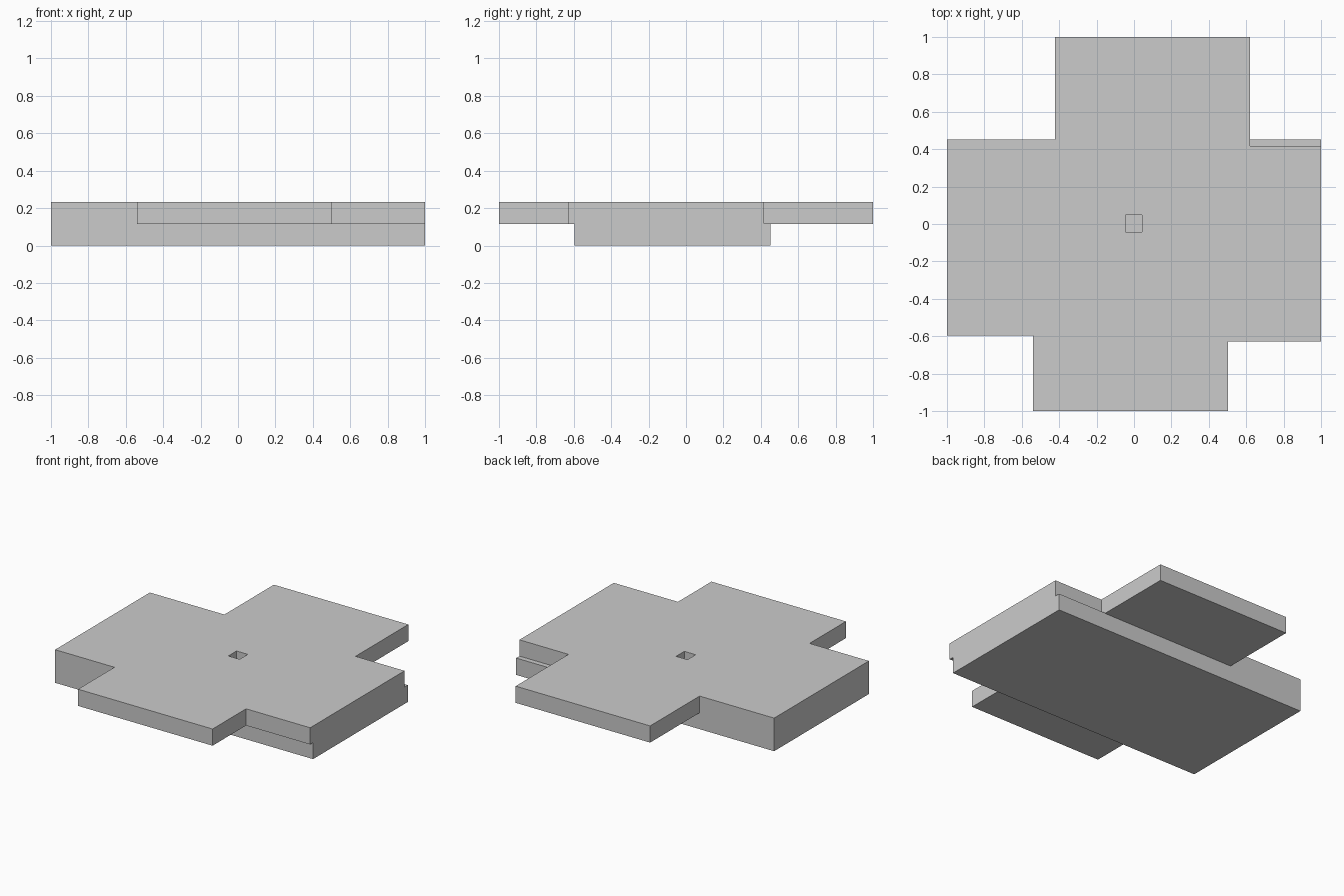
import bpy, bmesh

if "Cube" in bpy.data.objects:
    bpy.data.objects.remove(bpy.data.objects["Cube"])

SLAB_TOP, TOP = 0.118, 0.232


def extrude_profile(name, points, z0, z1):
    """Prism from a flat outline."""
    bm = bmesh.new()
    face = bm.faces.new([bm.verts.new((x, y, z0)) for x, y in points])
    res = bmesh.ops.extrude_face_region(bm, geom=[face])
    top = [v for v in res["geom"] if isinstance(v, bmesh.types.BMVert)]
    bmesh.ops.translate(bm, verts=top, vec=(0, 0, z1 - z0))
    bmesh.ops.recalc_face_normals(bm, faces=bm.faces)
    mesh = bpy.data.meshes.new(name)
    bm.to_mesh(mesh)
    bm.free()
    obj = bpy.data.objects.new(name, mesh)
    bpy.context.collection.objects.link(obj)
    return obj


def rect(x0, x1, y0, y1):
    return [(x0, y0), (x1, y0), (x1, y1), (x0, y1)]


def combine(target, other, operation):
    """Apply a boolean and remove the helper."""
    mod = target.modifiers.new(operation, 'BOOLEAN')
    mod.operation = operation
    mod.solver = 'EXACT'
    mod.object = other
    bpy.context.view_layer.objects.active = target
    bpy.ops.object.modifier_apply(modifier=mod.name)
    bpy.data.objects.remove(other)


# Upper cross layer, arms slightly offset from one another
panel = extrude_profile("cross_panel", [
    (-1, -0.597), (-0.54, -0.597), (-0.54, -1), (0.503, -1),
    (0.503, -0.629), (1, -0.629), (1, 0.416), (0.62, 0.416),
    (0.62, 1), (-0.422, 1), (-0.422, 0.452), (-1, 0.452)], 0.115, TOP)

# Square gap in the middle where the arms meet
gap = extrude_profile("gap_cutter", rect(-0.045, 0.043, -0.043, 0.048), 0.05, 0.3)
gap.hide_render = True
combine(panel, gap, 'DIFFERENCE')

# Lower slab running left to right, closing the gap from below
slab = extrude_profile("base_slab", rect(-1, 1, -0.597, 0.452), 0, SLAB_TOP)
combine(panel, slab, 'UNION')

# Merge coplanar faces so the flush walls read as single faces
bm = bmesh.new()
bm.from_mesh(panel.data)
bmesh.ops.remove_doubles(bm, verts=bm.verts, dist=1e-5)
bmesh.ops.dissolve_limit(bm, angle_limit=0.01, verts=bm.verts, edges=bm.edges)
bm.to_mesh(panel.data)
bm.free()
